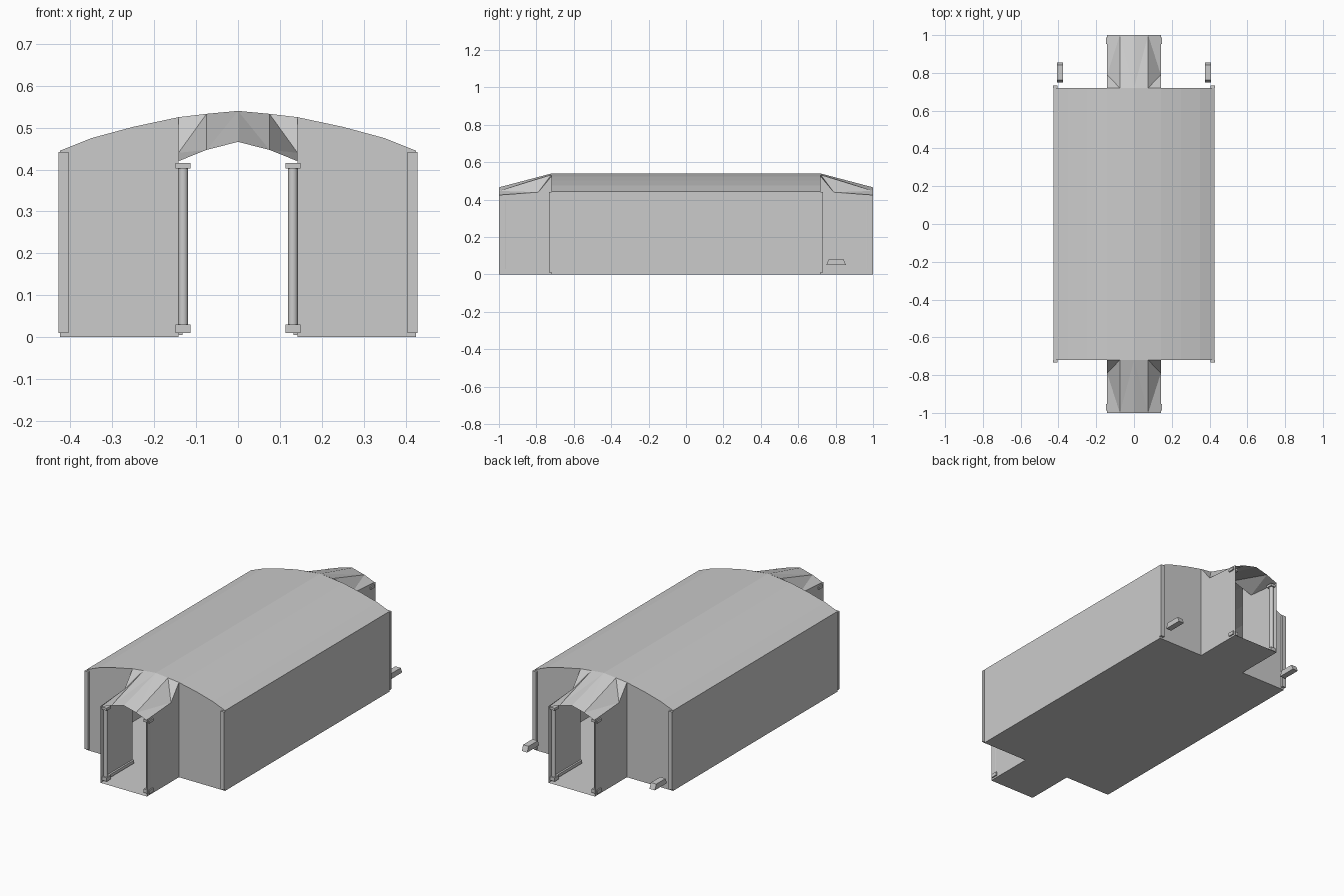
import bpy, bmesh, math
from mathutils import Vector

if "Cube" in bpy.data.objects:
    bpy.data.objects.remove(bpy.data.objects["Cube"])

GREY = bpy.data.materials.new("light_grey")
GREY.diffuse_color = (0.6, 0.6, 0.6, 1)
GREY.use_nodes = True
GREY.node_tree.nodes["Principled BSDF"].inputs["Base Color"].default_value = GREY.diffuse_color

W, L = 0.425, 0.72        # hall half width and half length
PW, PL = 0.142, 1.0       # porch half width and outer end
ARC = [(0, 0.54), (PW, 0.525), (0.25, 0.502), (0.35, 0.475), (W, 0.445)]


def add_object(name, bm):
    mesh = bpy.data.meshes.new(name)
    bm.to_mesh(mesh)
    bm.free()
    mesh.materials.append(GREY)
    ob = bpy.data.objects.new(name, mesh)
    bpy.context.collection.objects.link(ob)
    return ob


def sheets(name, polygons):
    """Flat panels with their normals turned away from the middle."""
    bm = bmesh.new()
    for poly in polygons:
        f = bm.faces.new([bm.verts.new(p) for p in poly])
        f.normal_update()
        if f.normal.dot(f.calc_center_median() - Vector((0, 0, 0.25))) < 0:
            f.normal_flip()
    bmesh.ops.remove_doubles(bm, verts=bm.verts, dist=1e-5)
    return add_object(name, bm)


def box(name, x, y, z, taper=0.0):
    """Box from ranges; taper shortens the top along y."""
    bm = bmesh.new()
    bmesh.ops.create_cube(bm, size=1)
    for v in bm.verts:
        top = v.co.z > 0
        v.co = [a + (b - a) * (c + 0.5) for (a, b), c in zip((x, y, z), v.co)]
        if top:
            v.co.y += taper if v.co.y < sum(y) / 2 else -taper
    return add_object(name, bm)


def span(s, a, b):
    return tuple(sorted((s * a, s * b)))


# Cross-shaped floor
quarter = [(PW, PL), (PW, L), (W, L)]
outline = quarter + [(x, -y) for x, y in reversed(quarter)]
outline += [(-x, -y) for x, y in outline]
sheets("floor", [[(x, y, 0) for x, y in outline]])

# Arched hall roof
roof = []
for s in (-1, 1):
    for (x0, z0), (x1, z1) in zip(ARC, ARC[1:]):
        roof.append([(s * x0, -L, z0), (s * x0, L, z0),
                     (s * x1, L, z1), (s * x1, -L, z1)])
sheets("hall_roof", roof)

for s in (-1, 1):
    side = "right" if s > 0 else "left"
    # Long side wall
    sheets("side_wall_" + side,
           [[(s * W, -L, 0), (s * W, L, 0), (s * W, L, 0.445), (s * W, -L, 0.445)]])

for e in (-1, 1):
    end = "back" if e > 0 else "front"
    porch_roof = []
    for s in (-1, 1):
        tag = end + ("_right" if s > 0 else "_left")
        # Hall end wall beside the porch
        sheets("end_wall_" + tag,
               [[(s * PW, e * L, 0), (s * W, e * L, 0)]
                + [(s * x, e * L, z) for x, z in reversed(ARC[1:])]])
        # Porch side wall with a kinked top edge
        sheets("porch_wall_" + tag,
               [[(s * PW, e * y, z) for y, z in
                 [(L, 0), (PL, 0), (PL, 0.425), (0.79, 0.44), (L, 0.525)]]])
        # Faceted half of the porch roof
        ridge_in, ridge_out = (0, e * L, 0.54), (0, e * PL, 0.466)
        mid_in, mid_out = (s * 0.075, e * L, 0.533), (s * 0.075, e * PL, 0.447)
        eave_in, eave_mid = (s * PW, e * L, 0.525), (s * PW, e * 0.79, 0.44)
        eave_out = (s * PW, e * PL, 0.42)
        porch_roof += [[ridge_in, mid_in, mid_out], [ridge_in, mid_out, ridge_out],
                       [mid_in, eave_in, eave_mid], [mid_in, eave_mid, mid_out],
                       [mid_out, eave_mid, eave_out]]
        # Corner trim strip
        box("corner_trim_" + tag, span(s, 0.405, 0.428), span(e, L, 0.733), (0.01, 0.442))
        # Door post with cap and base
        bm = bmesh.new()
        bmesh.ops.create_cone(bm, cap_ends=True, segments=12, radius1=0.012,
                              radius2=0.012, depth=0.372)
        bmesh.ops.translate(bm, verts=bm.verts, vec=(s * 0.131, e * 0.97, 0.216))
        post = add_object("door_post_" + tag, bm)
        for p in post.data.polygons:
            p.use_smooth = abs(p.normal.z) < 0.5
        for part, z in (("cap", (0.402, 0.416)), ("base", (0.01, 0.03))):
            box("post_" + part + "_" + tag, span(s, 0.113, 0.149), span(e, 0.952, 0.988), z)
        # Skirting along the inner porch wall
        box("skirting_" + tag, span(s, 0.132, PW), span(e, L, 0.952), (0.005, 0.022))
    sheets("porch_roof_" + end, porch_roof)

# Small tapered blocks standing off the back wall
for s in (-1, 1):
    box("bumper_block_" + ("right" if s > 0 else "left"),
        span(s, 0.375, 0.408), (0.75, 0.855), (0.05, 0.08), taper=0.012)
